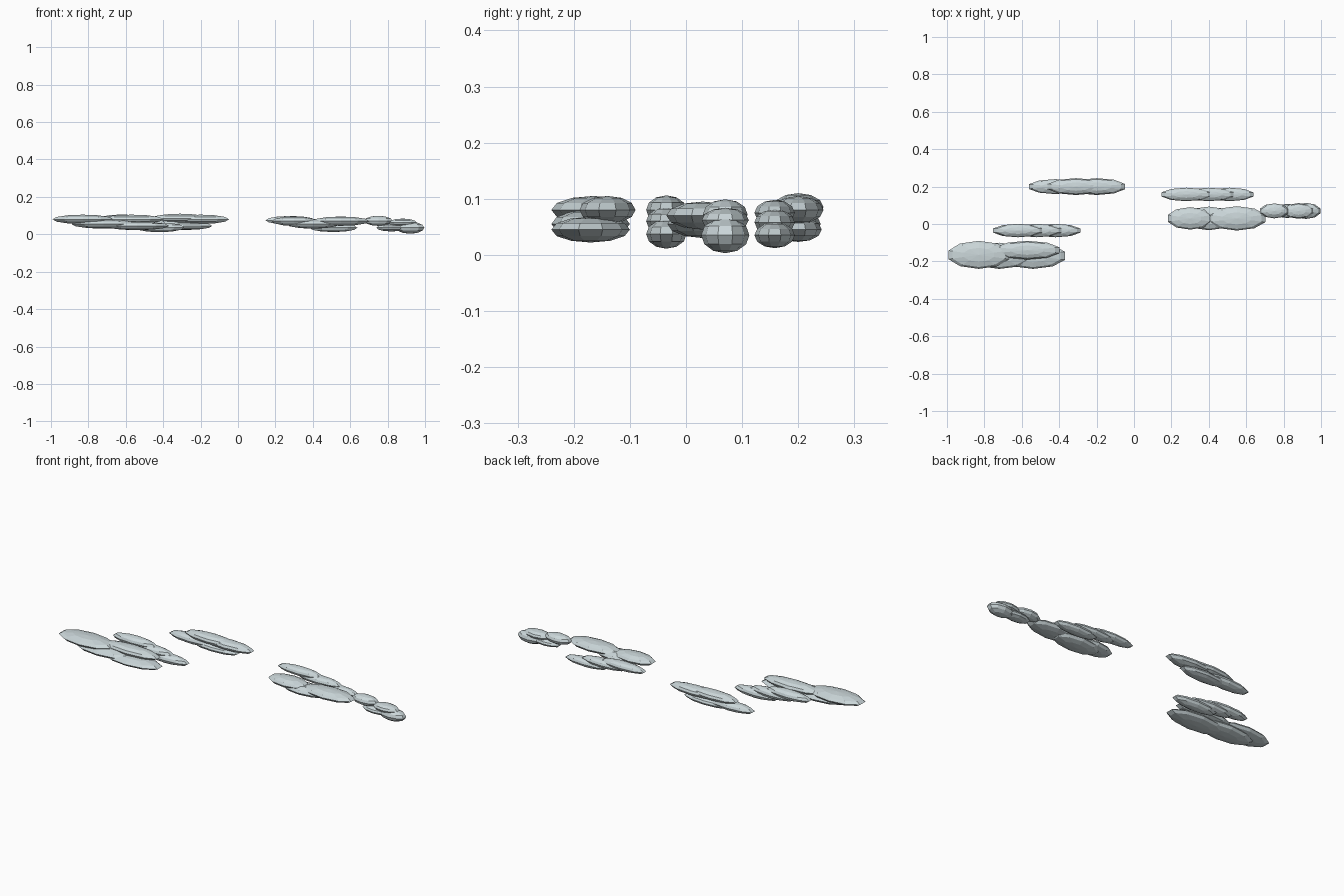
import bpy, bmesh
from mathutils import Matrix, Vector

cube = bpy.data.objects.get("Cube")
if cube:
    bpy.data.objects.remove(cube)

mat = bpy.data.materials.new("pale_cloud_grey")
mat.use_nodes = True
colour = (0.60, 0.68, 0.70, 1)
mat.diffuse_color = colour
mat.node_tree.nodes["Principled BSDF"].inputs["Base Color"].default_value = colour


def cloud(name, puffs):
    """Join flattened low-poly spheres: (x, y, z, half length, half depth, half height)."""
    bm = bmesh.new()
    for x, y, z, rx, ry, rz in puffs:
        place = Matrix.Translation((x, y, z)) @ Matrix.Diagonal((rx, ry, rz, 1))
        bmesh.ops.create_uvsphere(bm, u_segments=10, v_segments=6, radius=1, matrix=place)
    mesh = bpy.data.meshes.new(name)
    bm.to_mesh(mesh)
    bm.free()
    mesh.materials.append(mat)
    bpy.context.collection.objects.link(bpy.data.objects.new(name, mesh))


# Large front cloud on the right-hand side
cloud("large_front_cloud", [
    (-.83, -.165, .08, .17, .075, .025), (-.72, -.17, .055, .18, .07, .025),
    (-.57, -.14, .08, .18, .05, .025), (-.54, -.17, .045, .18, .07, .023)])
# Thin cloud just behind it
cloud("thin_middle_cloud", [
    (-.62, -.035, .08, .14, .036, .026), (-.52, -.035, .06, .14, .036, .025),
    (-.42, -.035, .037, .14, .036, .026)])
# Rear cloud
cloud("rear_cloud", [
    (-.42, .2, .055, .15, .04, .025), (-.31, .2, .085, .16, .045, .025),
    (-.20, .2, .08, .16, .045, .025), (-.28, .2, .045, .15, .042, .022)])
# Clouds on the left-hand side
cloud("wide_left_cloud", [
    (.30, .03, .07, .125, .06, .025), (.40, .03, .055, .15, .063, .025),
    (.55, .03, .07, .16, .065, .025)])
cloud("rear_left_cloud", [
    (.28, .158, .075, .14, .036, .023), (.40, .158, .058, .14, .036, .023),
    (.51, .158, .035, .135, .036, .023)])
cloud("small_end_cloud", [
    (.75, .07, .072, .08, .04, .027), (.82, .07, .035, .085, .038, .02),
    (.88, .07, .062, .08, .042, .022), (.92, .07, .035, .08, .043, .032)])
